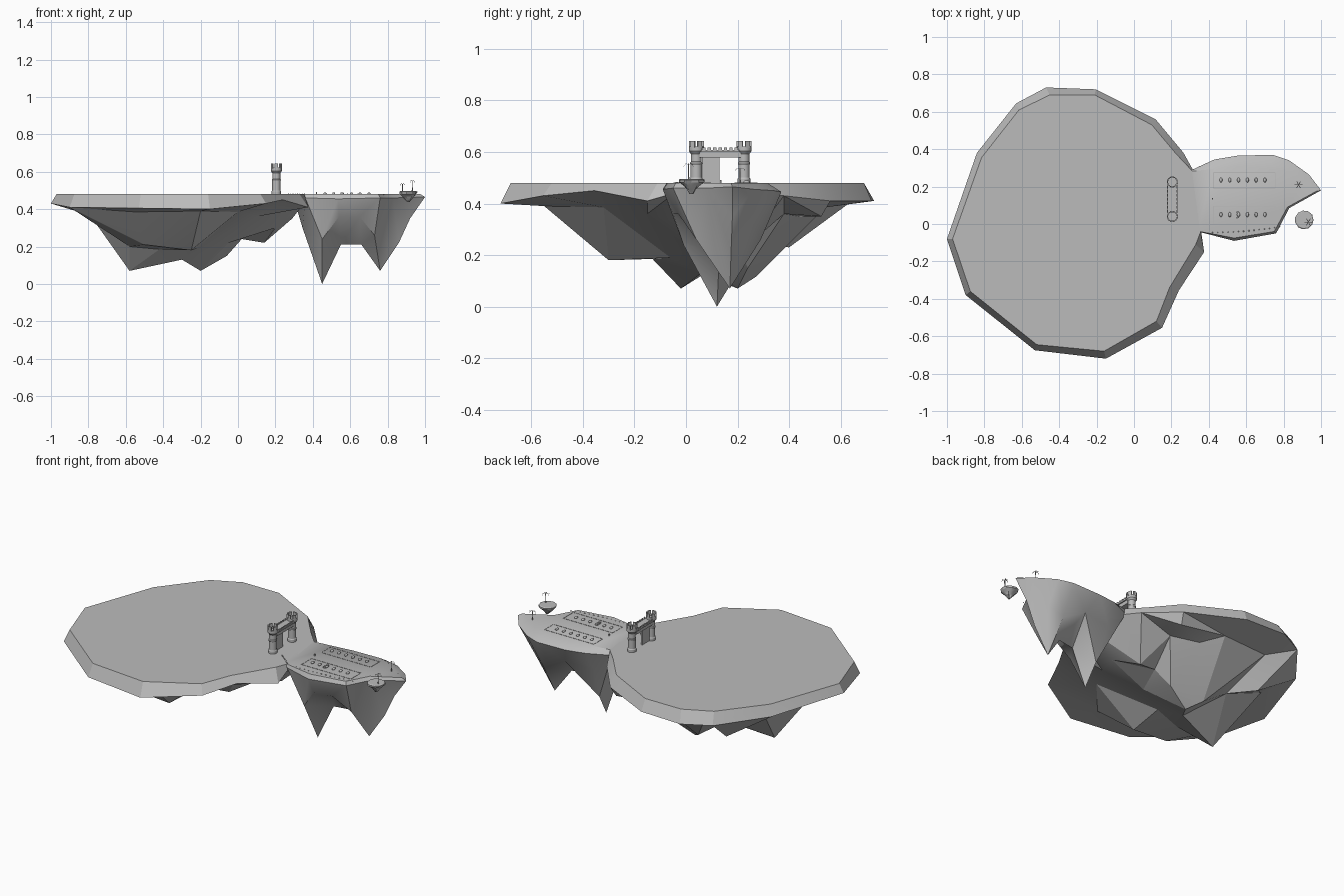
import bpy, bmesh, math, random
from mathutils import Matrix, Vector
from mathutils.geometry import delaunay_2d_cdt

if "Cube" in bpy.data.objects:
    bpy.data.objects.remove(bpy.data.objects["Cube"])

random.seed(4)
TOP = 0.48
grey = bpy.data.materials.new("stone grey")
grey.diffuse_color = (0.5, 0.5, 0.5, 1)
grey.use_nodes = True
grey.node_tree.nodes["Principled BSDF"].inputs["Base Color"].default_value = grey.diffuse_color


def finish(bm, name, angle=30):
    bmesh.ops.recalc_face_normals(bm, faces=bm.faces)
    me = bpy.data.meshes.new(name)
    bm.to_mesh(me)
    bm.free()
    ob = bpy.data.objects.new(name, me)
    bpy.context.collection.objects.link(ob)
    me.materials.append(grey)
    bpy.ops.object.select_all(action='DESELECT')
    ob.select_set(True)
    bpy.context.view_layer.objects.active = ob
    if angle:
        bpy.ops.object.shade_smooth_by_angle(angle=math.radians(angle))
    return ob


def box(bm, c, s, turn=0):
    m = Matrix.Translation(c) @ Matrix.Rotation(turn, 4, 'Z') @ Matrix.Diagonal((*s, 1))
    bmesh.ops.create_cube(bm, size=1, matrix=m)


def lathe(bm, x, y, profile, n=16):
    rings = []
    for r, z in profile:
        rings.append([bm.verts.new((x + r * math.cos(2 * math.pi * i / n),
                                    y + r * math.sin(2 * math.pi * i / n), z)) for i in range(n)])
    for a, b in zip(rings, rings[1:]):
        for i in range(n):
            bm.faces.new((a[i], a[(i + 1) % n], b[(i + 1) % n], b[i]))
    bm.faces.new(rings[0])
    bm.faces.new(rings[-1])


def island(name, rim, crags, angle):
    """Flat top, sloping edge, and a faceted underside hung on crag points."""
    bm = bmesh.new()
    n = len(rim)
    pts = [(x, y, z) for x, y, z, _, _ in rim] + crags
    top = [bm.verts.new((x, y, TOP)) for _, _, _, x, y in rim]
    low = [bm.verts.new(p) for p in pts]
    bm.faces.new(top)
    for i in range(n):
        j = (i + 1) % n
        bm.faces.new((top[i], top[j], low[j], low[i]))
    flat = [Vector(p[:2]) for p in pts]
    res = delaunay_2d_cdt(flat, [(i, (i + 1) % n) for i in range(n)], [], 1, 1e-5)
    for f in res[2]:
        bm.faces.new([low[res[3][v][0]] for v in f])
    return finish(bm, name, angle)


# Large island: outer rim x, y, z then top edge x, y
main_rim = [
    (-1.0, -.08, .43, -.97, -.08), (-.84, .38, .42, -.815, .355),
    (-.63, .645, .41, -.615, .61), (-.47, .73, .41, -.45, .69),
    (-.205, .72, .41, -.21, .69), (.115, .56, .41, .095, .53),
    (.265, .38, .43, .225, .375), (.315, .29, .44, .31, .285),
    (.36, -.045, .44, .355, -.045), (.375, -.15, .41, .33, -.11),
    (.24, -.355, .45, .19, -.34), (.15, -.555, .43, .12, -.52),
    (-.15, -.72, .40, -.16, -.68), (-.53, -.675, .405, -.52, -.645),
    (-.9, -.38, .41, -.875, -.36)]
main_crags = [
    (-.8, -.1, .38), (-.58, -.02, .07), (-.3, .06, .13), (-.2, .2, .07),
    (-.27, .27, .115), (-.06, .24, .15), (.02, .2, .24), (.14, .22, .22),
    (-.5, -.32, .21), (-.25, -.3, .18), (0, -.32, .385), (-.2, -.55, .39),
    (-.55, -.5, .385), (-.7, .25, .34), (-.55, .4, .23), (-.5, .52, .385),
    (-.2, .54, .385), (-.1, .44, .35), (.1, .525, .35), (-.42, -.13, .185),
    (-.58, -.14, .2), (-.22, -.06, .19), (-.05, .02, .22), (-.45, .25, .24),
    (.29, .12, .35), (.1, -.15, .36), (.06, .38, .36), (.2, .05, .3)]
island("large_island", main_rim, main_crags, 20)

# Small island with two hanging spikes; its near end runs into the large island
small_rim = [
    (.3, .285, .45, .29, .28), (.43, .345, .45, .43, .295),
    (.55, .365, .445, .55, .31), (.74, .37, .445, .73, .315),
    (.83, .34, .45, .815, .285), (.935, .265, .455, .9, .225),
    (1.0, .18, .465, .975, .175), (.83, .085, .46, .82, .09),
    (.76, -.05, .46, .75, -.04), (.535, -.09, .455, .535, -.075),
    (.36, -.045, .46, .34, -.038)]
small_crags = [
    (.45, .12, 0), (.76, .17, .07), (.55, .13, .21), (.66, .15, .21),
    (.86, .175, .22), (.92, .18, .35), (.45, -.01, .24), (.54, -.05, .36),
    (.65, -.03, .36), (.73, .04, .26), (.44, .2, .13), (.42, .28, .33),
    (.6, .3, .34), (.75, .29, .26), (.83, .26, .32), (.345, .12, .3)]
island("small_island", small_rim, small_crags, 35)

# Gate towers with battlements
for side, y in (("left", .04), ("right", .225)):
    bm = bmesh.new()
    lathe(bm, .205, y, [(.025, TOP - .005), (.025, .495), (.022, .5), (.022, .55), (.024, .553),
                        (.024, .558), (.021, .562), (.021, .592), (.029, .603), (.029, .622),
                        (.024, .622), (.024, .612)])
    for k in range(6):
        a = 2 * math.pi * (k + .5) / 6
        box(bm, (.205 + .0255 * math.cos(a), y + .0255 * math.sin(a), .63), (.007, .018, .026), a)
    finish(bm, "gate_tower_" + side)

# Gate wall with a wide walkway and battlements
bm = bmesh.new()
box(bm, (.205, .1325, .59), (.042, .16, .024))
box(bm, (.205, .1325, .604), (.056, .15, .008))
for i in range(7):
    for x in (.18, .23):
        box(bm, (x, .0695 + i * .021, .611), (.005, .013, .012))
finish(bm, "gate_wall")

# One closed door leaf
bm = bmesh.new()
box(bm, (.205, .096, .529), (.008, .068, .102))
finish(bm, "gate_door", 0)

# Garden plots: low borders with a row of six stones in each
bm = bmesh.new()
stones = bmesh.new()
for y0, y1, ys in ((.19, .275, .235), (.0, .095, .05)):
    for y in (y0, y1):
        box(bm, (.59, y, TOP), (.33, .004, .003))
    for x in (.425, .755):
        box(bm, (x, (y0 + y1) / 2, TOP), (.004, y1 - y0, .003))
    for i in range(6):
        m = Matrix.Translation((.465 + i * .047, ys, TOP + .003)) @ Matrix.Diagonal((.008, .013, .007, 1))
        bmesh.ops.create_icosphere(stones, subdivisions=2, radius=1, matrix=m)
finish(bm, "plot_borders", 0)
finish(stones, "plot_stones", 40)

# Small posts by the bridge, path and crates
bm = bmesh.new()
for i in range(8):
    t = i / 7
    box(bm, (.27 + .085 * t, .035 - .07 * t, TOP + .001), (.004, .004, .004))
box(bm, (.42, .135, TOP + .005), (.006, .006, .012))
for y in (.035, .05, .063):
    box(bm, (.555, y, TOP + .004), (.014, .008, .009), .2)
finish(bm, "posts_and_crates", 0)

# Pebbles along the edge of the small island
bm = bmesh.new()
for i in range(14):
    t = i / 13
    m = Matrix.Translation((.42 + .36 * t, -.045 + .03 * t * t, TOP - .001)) @ Matrix.Rotation(i, 4, 'Z')
    bmesh.ops.create_icosphere(bm, subdivisions=1, radius=random.uniform(.003, .005), matrix=m)
finish(bm, "edge_pebbles", 0)

# Floating islet
bm = bmesh.new()
lathe(bm, .91, .022, [(.004, .437), (.018, .456), (.032, .468), (.046, .482), (.05, .492), (.044, .496)], 11)
for v in bm.verts:
    if v.co.z < .49:
        v.co += Vector((random.uniform(-.005, .005), random.uniform(-.005, .005), 0))
finish(bm, "floating_islet", 20)


# Thin trees with drooping fronds
def tree(name, x, y, z, h):
    bm = bmesh.new()
    lathe(bm, x, y, [(.0035, z - .003), (.002, z + h * .5), (.002, z + h)], 6)
    for k in range(6):
        d = Vector((math.cos(k * math.pi / 3), math.sin(k * math.pi / 3), 0))
        s = Vector((-d.y, d.x, 0))
        o = Vector((x, y, z + h))
        prev = None
        for r, dz, w in ((0, 0, .001), (.01, .005, .002), (.018, .001, .0018), (.022, -.008, .0004)):
            p = o + d * r + Vector((0, 0, dz))
            pair = bm.verts.new(p + s * w), bm.verts.new(p - s * w)
            if prev:
                bm.faces.new((prev[0], prev[1], pair[1], pair[0]))
            prev = pair
    finish(bm, name)


tree("islet_tree", .932, .01, .495, .055)
tree("shore_tree", .88, .21, TOP, .052)
